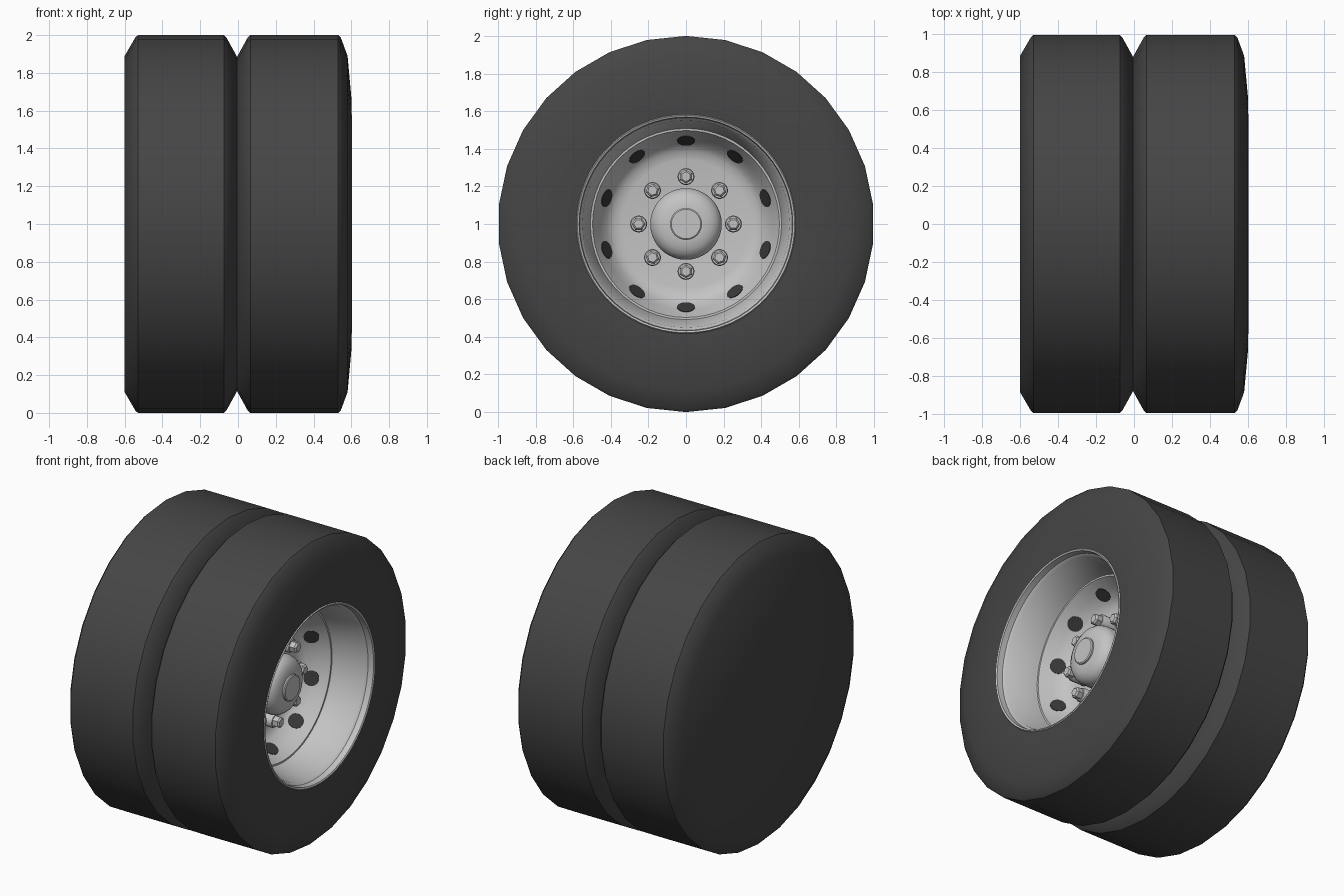
import bpy, bmesh, math
from mathutils import Matrix, Vector

cube = bpy.data.objects.get("Cube")
if cube:
    bpy.data.objects.remove(cube, do_unlink=True)

AXLE = Vector((0, 0, 1))


def material(name, value):
    m = bpy.data.materials.new(name)
    m.use_nodes = True
    colour = (value, value, value, 1)
    m.diffuse_color = colour
    bsdf = next(n for n in m.node_tree.nodes if n.type == 'BSDF_PRINCIPLED')
    bsdf.inputs['Base Color'].default_value = colour
    bsdf.inputs['Roughness'].default_value = 0.6
    return m


rubber = material("dark rubber", 0.06)
steel = material("light steel", 0.55)
shadow = material("dark opening", 0.04)


def finish(bm, name, mat):
    bmesh.ops.recalc_face_normals(bm, faces=bm.faces)
    mesh = bpy.data.meshes.new(name)
    bm.to_mesh(mesh)
    bm.free()
    mesh.materials.append(mat)
    obj = bpy.data.objects.new(name, mesh)
    bpy.context.collection.objects.link(obj)
    bpy.ops.object.select_all(action='DESELECT')
    obj.select_set(True)
    bpy.context.view_layer.objects.active = obj
    bpy.ops.object.shade_smooth_by_angle(angle=math.radians(35))
    return obj


def lathe(name, profile, sides, mat, place=Matrix.Translation(AXLE)):
    """Turn a closed (x, radius) profile around the x axis."""
    bm = bmesh.new()
    rings = []
    for x, r in profile:
        if r == 0:
            rings.append([bm.verts.new((x, 0, 0))] * sides)
        else:
            angles = [math.tau * i / sides for i in range(sides)]
            rings.append([bm.verts.new((x, r * math.sin(a), r * math.cos(a)))
                          for a in angles])
    for a, b in zip(rings, rings[1:]):
        for i in range(sides):
            j = (i + 1) % sides
            corners = list(dict.fromkeys((a[i], a[j], b[j], b[i])))
            bm.faces.new(corners)
    bm.transform(place)
    return finish(bm, name, mat)


# Pair of tyres; the inner one is closed at the back
lathe("inner_tyre", [(-.6, 0), (-.6, .89), (-.545, .985), (-.53, 1), (-.075, 1),
                     (-.06, .985), (-.005, .885), (-.005, 0)], 30, rubber)
lathe("outer_tyre", [(-.005, 0), (-.005, .885), (.05, .985), (.065, 1), (.53, 1),
                     (.545, .985), (.58, .89), (.6, .67), (.597, .58),
                     (.1, .57), (.1, 0)], 30, rubber)

# Dished wheel with stepped lip, barrel and sloping disc
lathe("wheel_rim", [(.12, 0), (.12, .5), (.4, .565), (.595, .585), (.603, .578),
                    (.598, .568), (.56, .564), (.545, .55), (.35, .512),
                    (.335, .508), (.335, .497), (.26, .456), (.2, .42),
                    (.175, .385), (.165, .34), (.165, 0)], 60, steel)

# Domed hub with a raised end cap
lathe("hub", [(.15, 0), (.15, .19), (.31, .19), (.335, .183), (.36, .165),
              (.378, .135), (.387, .09), (.387, 0)], 40, steel)
lathe("hub_cap", [(.37, 0), (.37, .085), (.397, .085), (.402, .078), (.402, 0)],
      32, steel)


def around(angle, x, radius):
    """Place a part on the wheel face at an angle and radius."""
    return (Matrix.Translation(AXLE) @ Matrix.Rotation(angle, 4, 'X')
            @ Matrix.Translation((x, 0, radius)))


# Wheel nuts on round collars
for i in range(8):
    place = around(math.tau * i / 8, 0, .252)
    lathe(f"nut_collar_{i + 1}", [(.16, 0), (.16, .045), (.265, .045),
                                  (.275, .04), (.275, 0)], 20, steel, place)
    lathe(f"wheel_nut_{i + 1}", [(.26, 0), (.26, .036), (.31, .036),
                                 (.32, .026), (.32, 0)], 6, steel, place)

# Ventilation openings lying on the sloping part of the disc
for i in range(10):
    tilt = Matrix.Rotation(math.radians(59), 4, 'Y')
    place = around(math.tau * i / 10, .242, .445) @ tilt
    lathe(f"vent_opening_{i + 1}", [(-.003, 0), (-.003, .048), (.005, .048),
                                    (.005, 0)], 20, shadow, place)
